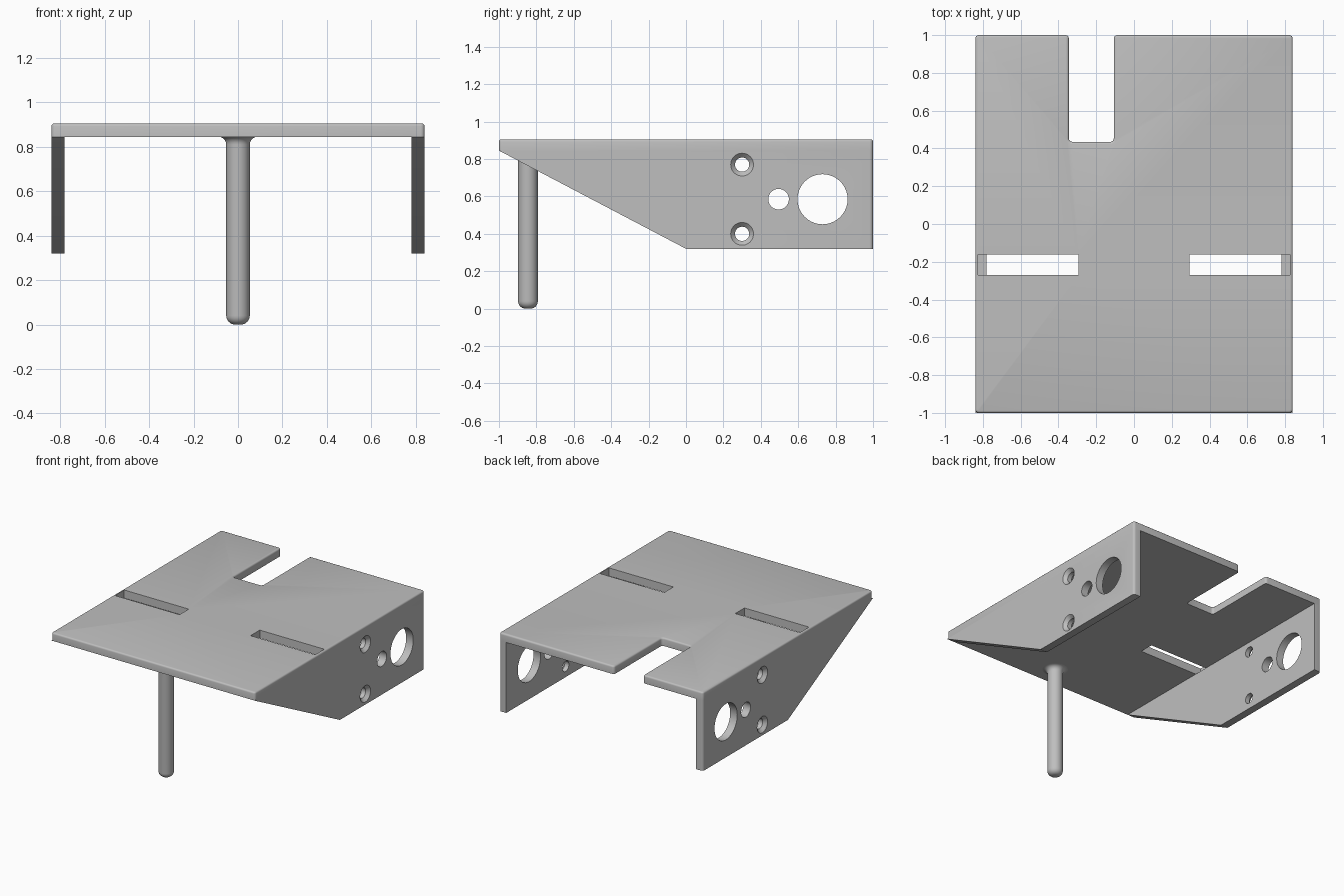
import bpy, bmesh, math
from mathutils import Matrix, Vector

if "Cube" in bpy.data.objects:
    bpy.data.objects.remove(bpy.data.objects["Cube"])

grey = bpy.data.materials.new("plain_grey")
grey.diffuse_color = (0.52, 0.52, 0.52, 1)
grey.use_nodes = True
grey.node_tree.nodes["Principled BSDF"].inputs["Base Color"].default_value = grey.diffuse_color

TOP, UNDER, LOW = 0.905, 0.845, 0.32   # plate top, plate underside, wall bottom
HALF, INNER = 0.84, 0.782              # outer and inner face of the side walls


def finish(name, bm):
    bmesh.ops.recalc_face_normals(bm, faces=bm.faces)
    mesh = bpy.data.meshes.new(name)
    bm.to_mesh(mesh)
    bm.free()
    mesh.materials.append(grey)
    ob = bpy.data.objects.new(name, mesh)
    bpy.context.collection.objects.link(ob)
    return ob


def prism(points, offset):
    bm = bmesh.new()
    face = bm.faces.new([bm.verts.new(p) for p in points])
    out = bmesh.ops.extrude_face_region(bm, geom=[face])
    moved = [v for v in out["geom"] if isinstance(v, bmesh.types.BMVert)]
    bmesh.ops.translate(bm, verts=moved, vec=offset)
    bmesh.ops.recalc_face_normals(bm, faces=bm.faces)
    return bm


def lathe(name, profile, matrix, n=40):
    """Closed solid of revolution from (radius, height) pairs."""
    bm = bmesh.new()
    rings = [[bm.verts.new((r * math.cos(2 * math.pi * i / n),
                            r * math.sin(2 * math.pi * i / n), h)) for i in range(n)]
             for r, h in profile]
    for a, b in zip(rings, rings[1:]):
        for i in range(n):
            j = (i + 1) % n
            bm.faces.new((a[i], a[j], b[j], b[i]))
    bm.faces.new(rings[0])
    bm.faces.new(rings[-1])
    bm.transform(matrix)
    return finish(name, bm)


def activate(ob):
    bpy.ops.object.select_all(action='DESELECT')
    ob.select_set(True)
    bpy.context.view_layer.objects.active = ob


def cut(ob, cutters):
    activate(ob)
    for c in cutters:
        c.hide_render = True
        mod = ob.modifiers.new("cut", 'BOOLEAN')
        mod.operation = 'DIFFERENCE'
        mod.solver = 'EXACT'
        mod.object = c
        bpy.ops.object.modifier_apply(modifier=mod.name)
        bpy.data.objects.remove(c)


def smooth(ob):
    activate(ob)
    bpy.ops.object.shade_smooth_by_angle(angle=math.radians(35))


def round_edges(bm, test, size, segments=4):
    edges = [e for e in bm.edges if test(e.verts[0].co, e.verts[1].co)]
    bmesh.ops.bevel(bm, geom=edges, offset=size, segments=segments,
                    profile=0.5, affect='EDGES')


# Top plate with rear notch, rounded corners and rounded top rim
outline = [(-HALF, -1), (HALF, -1), (HALF, 1), (-0.107, 1),
           (-0.107, 0.435), (-0.345, 0.435), (-0.345, 1), (-HALF, 1)]
bm = prism([(x, y, UNDER) for x, y in outline], (0, 0, TOP - UNDER))
round_edges(bm, lambda a, b: abs(a.z - b.z) > 0.01, 0.018)
round_edges(bm, lambda a, b: min(a.z, b.z) > TOP - 1e-4, 0.012, 3)
plate = finish("top_plate", bm)

# Two cross slots through the plate
slots = []
for s in (-1, 1):
    bm = prism([(s * x, y, UNDER - 0.1) for x, y in
                ((0.293, -0.27), (0.825, -0.27), (0.825, -0.162), (0.293, -0.162))],
               (0, 0, 0.3))
    slots.append(finish("slot_cutter", bm))
cut(plate, slots)
smooth(plate)

# Side walls with sloped front, two plain holes and two countersunk holes
side = [(-1, UNDER), (0, LOW), (1, LOW), (1, UNDER)]
countersunk = [(0.038, -0.1), (0.038, -0.024), (0.061, 0), (0.061, 0.03)]
holes = [(0.73, 0.585, [(0.134, -0.1), (0.134, 0.03)]),
         (0.495, 0.585, [(0.055, -0.1), (0.055, 0.03)]),
         (0.30, 0.77, countersunk), (0.30, 0.40, countersunk)]
for s, label in ((-1, "left_wall"), (1, "right_wall")):
    bm = prism([(s * INNER, y, z) for y, z in side], (s * (HALF - INNER), 0, 0))
    round_edges(bm, lambda a, b: min(a.y, b.y) > 0.99 and abs(a.z - b.z) > 0.1
                and abs(a.x) > HALF - 0.01, 0.018)
    wall = finish(label, bm)
    cut(wall, [lathe("hole_cutter", prof, Matrix.Translation((s * HALF, y, z))
                     @ Matrix.Rotation(s * math.pi / 2, 4, 'Y')) for y, z, prof in holes])
    smooth(wall)

# Front pin with rounded tip and flared fillet under the plate
R, TIP, FLARE = 0.053, 0.04, 0.035
steps = [i * math.pi / 12 for i in range(7)]
profile = [(R - TIP + TIP * math.sin(t), TIP - TIP * math.cos(t)) for t in steps]
profile += [(R + FLARE - FLARE * math.cos(t), UNDER - FLARE + FLARE * math.sin(t))
            for t in steps]
smooth(lathe("support_pin", profile, Matrix.Translation((0, -0.845, 0))))
